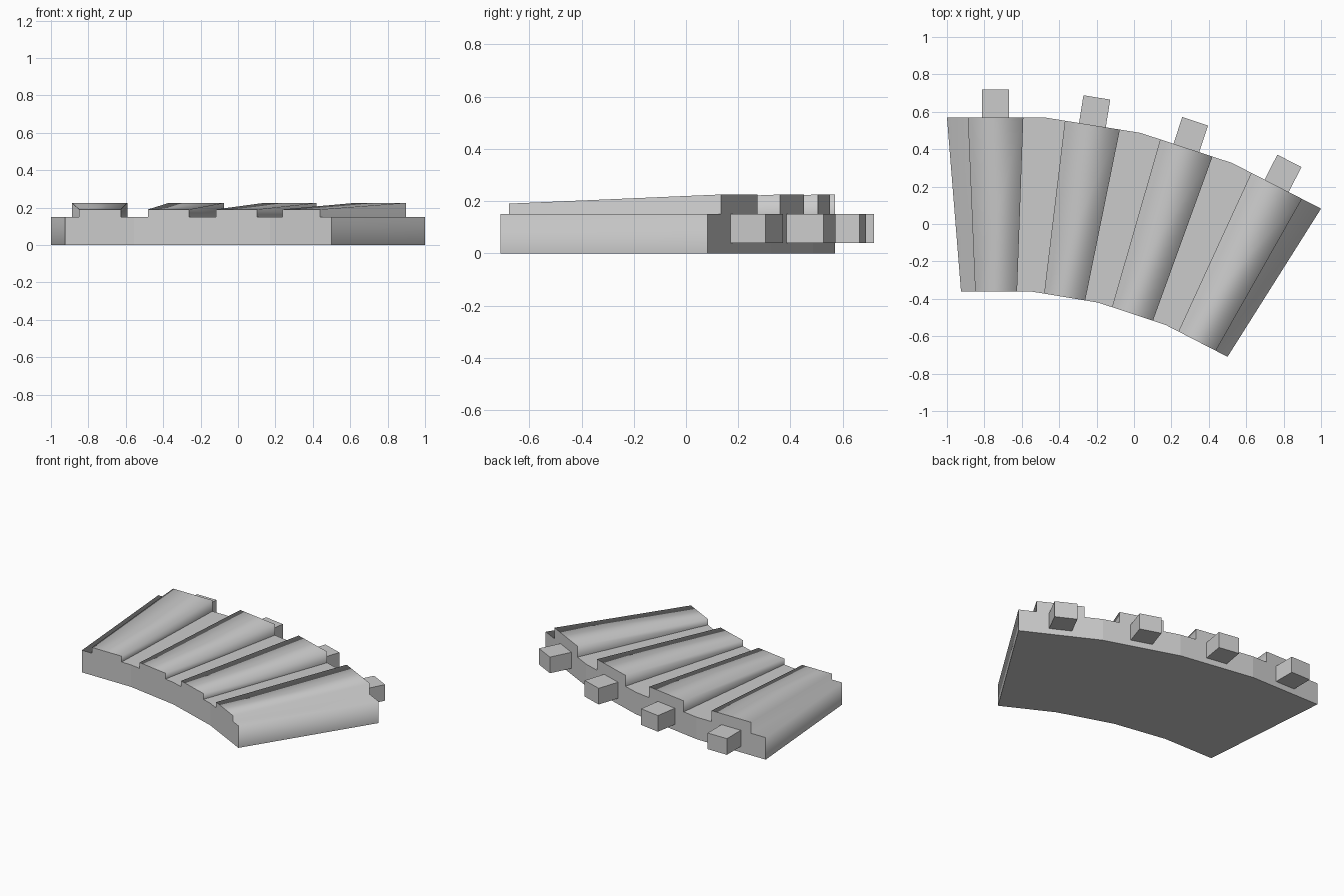
import bpy, bmesh
from mathutils import Vector

if "Cube" in bpy.data.objects:
    bpy.data.objects.remove(bpy.data.objects["Cube"])

# corner points of the four segments in plan
OUTER = [Vector(p) for p in [(-1, .57), (-.48, .57), (.035, .487), (.525, .326), (1, .082)]]
INNER = [Vector(p) for p in [(-.925, -.36), (-.555, -.36), (-.192, -.42), (.17, -.54), (.5, -.71)]]
BASE = .15


def finish(bm, name):
    bmesh.ops.remove_doubles(bm, verts=bm.verts, dist=1e-5)
    bmesh.ops.recalc_face_normals(bm, faces=bm.faces)
    me = bpy.data.meshes.new(name)
    bm.to_mesh(me)
    bm.free()
    ob = bpy.data.objects.new(name, me)
    bpy.context.collection.objects.link(ob)
    return ob


def profile(a, b, f0, f1, top):
    """Stepped cross-section of one segment from corner a to corner b."""
    spots = [(0, 0), (0, BASE), (f0, BASE), (f0, top), (f1, top), (f1, BASE), (1, BASE), (1, 0)]
    return [Vector((*a.lerp(b, f), z)) for f, z in spots]


# ribbed curved slab: loft each segment's inner profile to its outer one
bm = bmesh.new()
for i in range(4):
    rings = []
    for pts, f0, f1, top in ((INNER, .205, .81, .19), (OUTER, .215, .785, .225)):
        rings.append([bm.verts.new(p) for p in profile(pts[i], pts[i + 1], f0, f1, top)])
        bm.faces.new(rings[-1])
    inn, out = rings
    for k in range(8):
        # outer side walls exist only at both ends of the slab
        if (k == 0 and i > 0) or (k == 6 and i < 3):
            continue
        f = bm.faces.new((inn[k], inn[(k + 1) % 8], out[(k + 1) % 8], out[k]))
        channel = (k == 1 and i > 0) or (k == 5 and i < 3)
        f.smooth = k != 7 and not channel
slab = finish(bm, "ribbed_slab")

# keep edges crisp wherever a flat face meets a smooth rib face
bm = bmesh.new()
bm.from_mesh(slab.data)
for e in bm.edges:
    e.smooth = all(f.smooth for f in e.link_faces)
bm.to_mesh(slab.data)
bm.free()

# square tabs sticking out of the outer edge, one per segment
for i in range(4):
    along = (OUTER[i + 1] - OUTER[i]).normalized()
    away = Vector((-along.y, along.x))
    mid = OUTER[i].lerp(OUTER[i + 1], .5)
    bm = bmesh.new()
    plan = [mid + along * s * .0725 + away * d for s, d in ((-1, -.01), (1, -.01), (1, .15), (-1, .15))]
    face = bm.faces.new([bm.verts.new((*p, .04)) for p in plan])
    new = bmesh.ops.extrude_face_region(bm, geom=[face], use_keep_orig=True)["geom"]
    bmesh.ops.translate(bm, vec=(0, 0, BASE - .04), verts=[v for v in new if isinstance(v, bmesh.types.BMVert)])
    finish(bm, f"edge_tab_{i + 1}")
